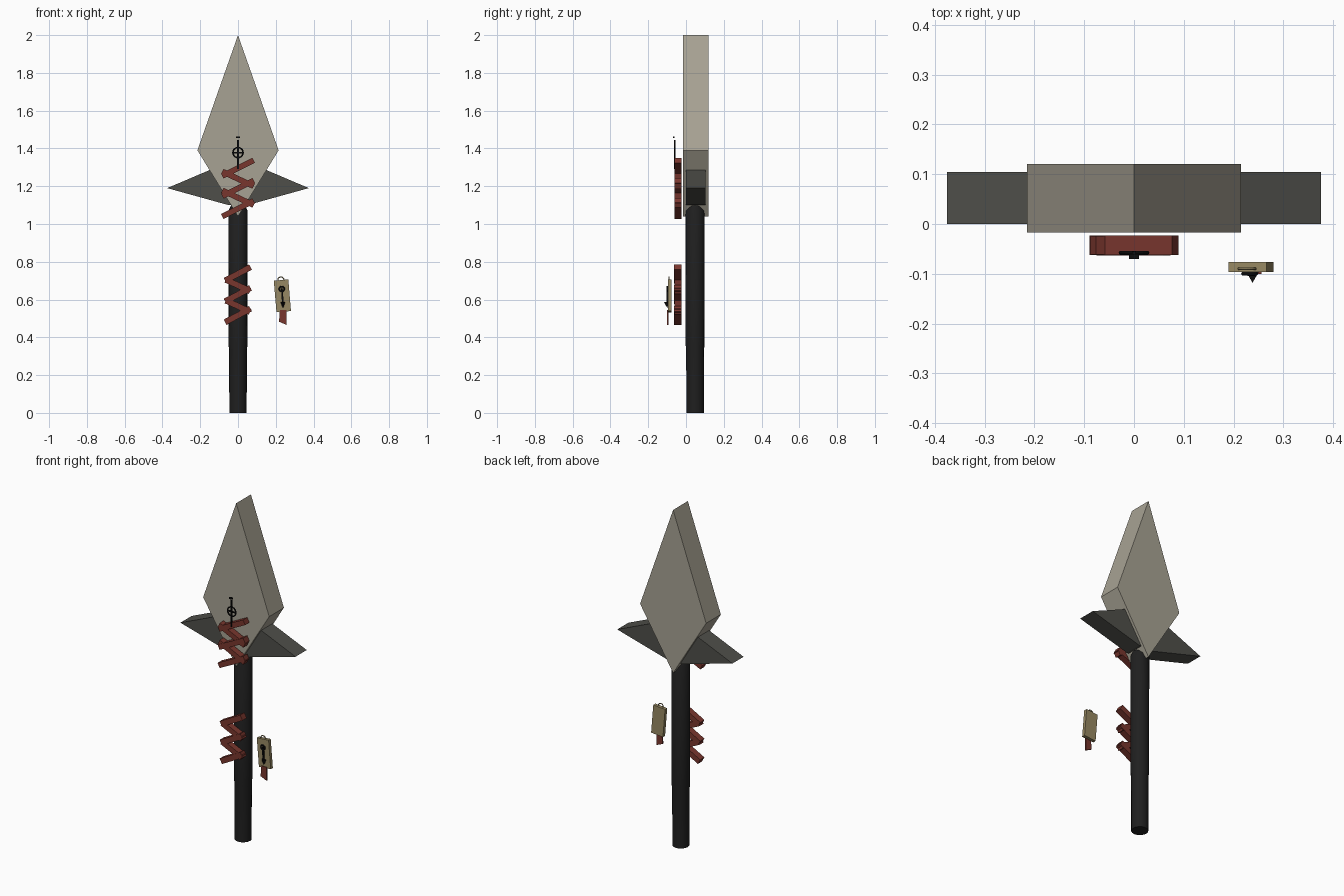
import bpy, bmesh, math
from mathutils import Vector, Matrix

cube = bpy.data.objects.get("Cube")
if cube:
    bpy.data.objects.remove(cube, do_unlink=True)


def material(name, rgb):
    m = bpy.data.materials.new(name)
    m.use_nodes = True
    m.diffuse_color = (*rgb, 1)
    m.node_tree.nodes["Principled BSDF"].inputs["Base Color"].default_value = (*rgb, 1)
    return m


STONE = material("pale stone", (0.39, 0.365, 0.295))
IRON = material("dark iron", (0.078, 0.078, 0.068))
WOOD = material("black wood", (0.014, 0.014, 0.014))
RED = material("red cord", (0.19, 0.037, 0.027))
TAN = material("tan tag", (0.31, 0.25, 0.125))
INK = material("black mark", (0.004, 0.004, 0.004))


def finish(name, bm, mat):
    bmesh.ops.recalc_face_normals(bm, faces=bm.faces)
    me = bpy.data.meshes.new(name)
    bm.to_mesh(me)
    bm.free()
    me.materials.append(mat)
    ob = bpy.data.objects.new(name, me)
    bpy.context.collection.objects.link(ob)
    return ob


def plate(name, outline, y0, y1, mat):
    """Extrude an outline in the x-z plane from y0 to y1."""
    bm = bmesh.new()
    face = bm.faces.new([bm.verts.new((x, y0, z)) for x, z in outline])
    ext = bmesh.ops.extrude_face_region(bm, geom=[face])
    moved = [v for v in ext["geom"] if isinstance(v, bmesh.types.BMVert)]
    bmesh.ops.translate(bm, verts=moved, vec=(0, y1 - y0, 0))
    return finish(name, bm, mat)


def bar(name, a, b, width, y0, y1, mat):
    """Straight box strip between two points in the x-z plane."""
    a, b = Vector(a), Vector(b)
    d = (b - a).normalized()
    n = Vector((-d.y, d.x)) * width / 2
    return plate(name, [a - n, b - n, b + n, a + n], y0, y1, mat)


def ring(name, centre, radius, thick, mat):
    bpy.ops.mesh.primitive_torus_add(major_radius=radius, minor_radius=thick,
                                     major_segments=20, minor_segments=6,
                                     location=centre, rotation=(math.pi / 2, 0, 0))
    ob = bpy.context.object
    ob.name = name
    ob.data.materials.append(mat)
    return ob


def spike(name, centre, radius, height, mat):
    """Three-sided point aimed down, with one edge to the front."""
    bm = bmesh.new()
    bmesh.ops.create_cone(bm, segments=3, radius1=0, radius2=radius, depth=height, cap_ends=True)
    bmesh.ops.remove_doubles(bm, verts=bm.verts, dist=1e-5)
    front = min(bm.verts, key=lambda v: (-v.co.z, v.co.y)).co
    turn = -math.pi / 2 - math.atan2(front.y, front.x)
    bmesh.ops.rotate(bm, verts=bm.verts, matrix=Matrix.Rotation(turn, 3, 'Z'))
    bmesh.ops.translate(bm, verts=bm.verts, vec=centre)
    return finish(name, bm, mat)


# Blade and crossguard
plate("blade", [(0, 2), (0.215, 1.39), (0, 1.04), (-0.215, 1.39)], -0.017, 0.12, STONE)
plate("crossguard", [(-0.375, 1.19), (-0.14, 1.29), (0.14, 1.29), (0.375, 1.19),
                     (0.05, 1.1), (-0.05, 1.1)], 0, 0.104, IRON)

# Turned shaft
bm = bmesh.new()
rings = []
for r, z in [(0.046, 0), (0.047, 0.33), (0.05, 0.36), (0.051, 1.07), (0.032, 1.11)]:
    rings.append(bmesh.ops.create_circle(bm, segments=16, radius=r,
                 matrix=Matrix.Translation((0, 0.048, z)))["verts"])
for low, high in zip(rings, rings[1:]):
    for i in range(16):
        j = (i + 1) % 16
        bm.faces.new((low[i], low[j], high[j], high[i]))
bm.faces.new(rings[0])
bm.faces.new(rings[-1])
shaft = finish("shaft", bm, WOOD)
bpy.ops.object.select_all(action='DESELECT')
shaft.select_set(True)
bpy.context.view_layer.objects.active = shaft
bpy.ops.object.shade_smooth_by_angle(angle=math.radians(30))

# Zigzag cord on the grip and crossed cord under the blade
for i in range(3):
    z = 0.48 + 0.11 * i
    bar("grip_cord", (-0.068, z), (0.066, z + 0.072), 0.032, -0.063, -0.024, RED)
    z = 1.04 + 0.107 * i
    bar("blade_cord", (-0.083, z), (0.083, z + 0.083), 0.03, -0.062, -0.023, RED)
for i in range(2):
    z = 0.595 + 0.11 * i
    bar("grip_cord_return", (-0.064, z), (0.064, z - 0.06), 0.032, -0.062, -0.025, RED)
    z = 1.178 + 0.1 * i
    bar("blade_cord_return", (-0.083, z), (0.083, z - 0.078), 0.03, -0.061, -0.024, RED)

# Ring and cross mark in front of the blade
ring("blade_mark_ring", (0, -0.058, 1.378), 0.027, 0.004, INK)
bar("blade_mark_upright", (0, 1.29), (0, 1.445), 0.008, -0.064, -0.055, INK)
bar("blade_mark_cross", (-0.028, 1.378), (0.028, 1.378), 0.007, -0.062, -0.055, INK)
bar("blade_mark_cap", (-0.01, 1.459), (0.01, 1.459), 0.009, -0.07, -0.06, INK)

# Hanging tag with its loop, ribbon and arrow mark
bar("tag", (0.228, 0.703), (0.242, 0.536), 0.077, -0.096, -0.076, TAN)
ring("tag_loop", (0.227, -0.09, 0.704), 0.016, 0.003, TAN)
plate("tag_ribbon", [(0.222, 0.545), (0.256, 0.545), (0.256, 0.466), (0.217, 0.483)],
      -0.1, -0.093, RED)
ring("tag_mark_ring", (0.232, -0.1, 0.656), 0.013, 0.004, INK)
bar("tag_mark_line", (0.232, 0.66), (0.238, 0.575), 0.009, -0.104, -0.095, INK)
spike("tag_mark_point", (0.238, -0.099, 0.572), 0.019, 0.032, INK)
